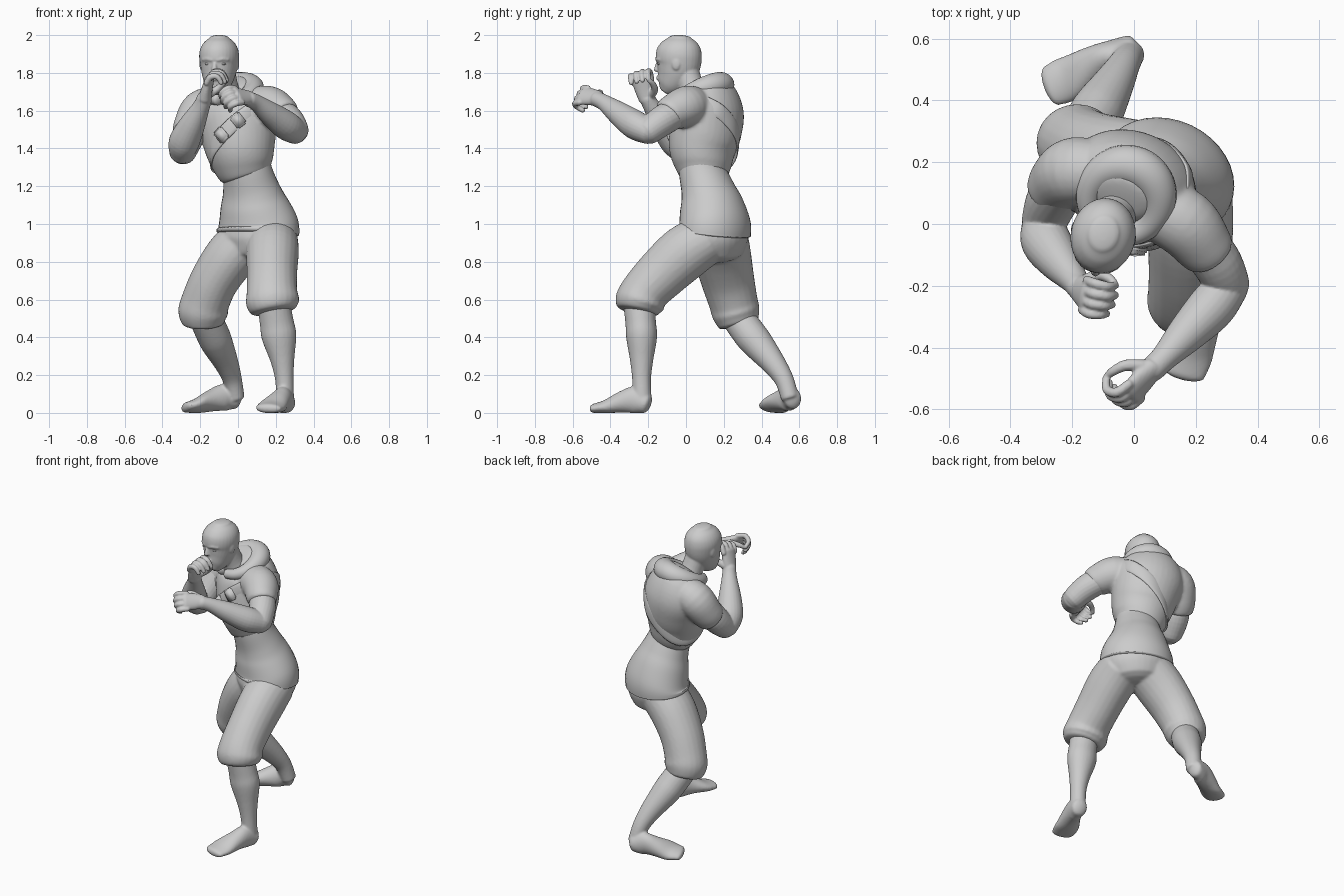
import bpy, bmesh
from math import sin, cos, pi, radians
from mathutils import Vector, Matrix

if "Cube" in bpy.data.objects:
    bpy.data.objects.remove(bpy.data.objects["Cube"])

YAW = Matrix.Rotation(radians(-25), 3, 'Z')
HEAD_YAW = Matrix.Rotation(radians(-12), 3, 'Z')
X, Y, Z = Vector((1, 0, 0)), Vector((0, 1, 0)), Vector((0, 0, 1))


def spline(a, b, c, d, t):
    return 0.5 * (2 * b + (c - a) * t + (2 * a - 5 * b + 4 * c - d) * t * t + (3 * b - a - 3 * c + d) * t ** 3)


def finish(name, bm):
    bmesh.ops.recalc_face_normals(bm, faces=bm.faces)
    me = bpy.data.meshes.new(name)
    bm.to_mesh(me)
    bm.free()
    me.shade_smooth()
    ob = bpy.data.objects.new(name, me)
    bpy.context.collection.objects.link(ob)
    return ob


def blend(name, parts, voxel=.008, smooth=6):
    """Fuse overlapping parts into one soft surface."""
    bm = bmesh.new()
    for p in parts:
        bm.from_mesh(p.data)
        bpy.data.objects.remove(p)
    ob = finish(name, bm)
    m = ob.modifiers.new("fuse", 'REMESH')
    m.mode, m.voxel_size, m.use_smooth_shade = 'VOXEL', voxel, True
    m = ob.modifiers.new("soften", 'SMOOTH')
    m.factor, m.iterations = .5, smooth
    return ob


def tube(name, rows, ref=X, steps=5, sides=24, dome=0.5, refs=None, closed=False):
    """Smooth loft through rows of (x, y, z, radius along ref, other radius)."""
    data = [Vector(r if len(r) == 5 else (*r, r[3])) for r in rows]
    refs = refs or [ref] * len(data)
    n, samples = len(data), []
    pick = (lambda l, i: l[i % n]) if closed else (lambda l, i: l[max(0, min(n - 1, i))])
    for i in range(n if closed else n - 1):
        for k in range(steps):
            t = k / steps
            samples.append((spline(*[pick(data, i + j) for j in (-1, 0, 1, 2)], t),
                            pick(refs, i).lerp(pick(refs, i + 1), t)))
    if not closed:
        samples.append((data[-1], refs[-1]))
    m, rings = len(samples), []
    for i, (s, rf) in enumerate(samples):
        nxt = samples[(i + 1) % m if closed else min(i + 1, m - 1)][0]
        prv = samples[i - 1 if closed else max(i - 1, 0)][0]
        tan = (Vector(nxt[:3]) - Vector(prv[:3])).normalized()
        u = (rf - tan * rf.dot(tan)).normalized()
        rings.append((Vector(s[:3]), tan, u, tan.cross(u), s[3], s[4]))

    def cap(ring, sign):
        p, tan, u, v, a, b = ring
        h = dome * (a + b) / 2
        return [(p + tan * sign * h * sin(q), tan, u, v, a * cos(q), b * cos(q))
                for q in (radians(g) for g in (22, 45, 66, 82))]
    if not closed:
        rings = cap(rings[0], -1)[::-1] + rings + cap(rings[-1], 1)
    bm = bmesh.new()
    loops = []
    for p, tan, u, v, a, b in rings:
        loop = []
        for k in range(sides):
            q = 2 * pi * k / sides
            co = p + u * a * cos(q) + v * b * sin(q)
            co.z = max(co.z, 0)
            loop.append(bm.verts.new(co))
        loops.append(loop)
    for i in range(len(loops) if closed else len(loops) - 1):
        A, B = loops[i], loops[(i + 1) % len(loops)]
        for k in range(sides):
            j = (k + 1) % sides
            bm.faces.new((A[k], A[j], B[j], B[k]))
    if not closed:
        bm.faces.new(loops[0])
        bm.faces.new(loops[-1])
    return finish(name, bm)


def ball(name, loc, size, rot):
    bm = bmesh.new()
    bmesh.ops.create_uvsphere(bm, u_segments=20, v_segments=12, radius=1)
    bm.transform(Matrix.Translation(loc) @ rot.to_4x4() @ Matrix.Diagonal((*size, 1)))
    return finish(name, bm)


# Shirt over the hips
side = YAW @ X
tube("shirt", [(.105, .15, .95, .226, .186), (.105, .152, 1.0, .22, .183), (.085, .135, 1.1, .185, .165),
               (.07, .115, 1.18, .155, .14), (.05, .09, 1.27, .135, .125), (.03, .09, 1.34, .14, .13)],
     ref=side, sides=36, dome=.08)

# Vest with short sleeves
chest = [(.045, .09, 1.26, .138, .128), (.03, .09, 1.31, .162, .15), (.012, .088, 1.4, .188, .177),
         (0, .105, 1.5, .207, .187), (-.015, .122, 1.6, .217, .178), (-.025, .118, 1.68, .18, .142),
         (-.04, .085, 1.74, .1, .08)]
blend("vest", [
    tube("vest_body", chest, ref=side, sides=36, dome=.15),
    tube("left_sleeve", [(.05, .06, 1.62, .1), (.16, .005, 1.622, .11), (.225, -.07, 1.59, .096),
                         (.245, -.095, 1.572, .086)], ref=Z, dome=.12),
    tube("right_sleeve", [(-.1, .16, 1.63, .1), (-.19, .17, 1.6, .112), (-.24, .135, 1.52, .102),
                          (-.262, .1, 1.475, .09)], ref=Y, dome=.12)], smooth=12)


def strap_point(t, grow=.004):
    z = 1.48 + .17 * cos(t)
    p, q = next((p, q) for p, q in zip(chest, chest[1:]) if z <= q[2])
    s = Vector(p).lerp(Vector(q), (z - p[2]) / (q[2] - p[2]))
    return Vector(s[:3]) + YAW @ Vector(((s[3] + grow) * cos(t), (s[4] + grow) * sin(t), 0))


# Diagonal strap with two pouches
angles = [2 * pi * k / 24 for k in range(24)]
tube("chest_strap", [(*strap_point(t, 0), .009, .04) for t in angles], steps=3, sides=12, closed=True,
     refs=[YAW @ Vector((cos(t), sin(t), .1)) for t in angles])
for i, deg in enumerate((-66, -93)):
    t = radians(deg)
    out = YAW @ Vector((cos(t), sin(t), .15)).normalized()
    along = (strap_point(t + .05) - strap_point(t - .05)).normalized()
    across = out.cross(along).normalized()
    bm = bmesh.new()
    bmesh.ops.create_cube(bm, size=1)
    R = Matrix((along, across, along.cross(across))).transposed()
    bm.transform(Matrix.Translation(strap_point(t, .008)) @ R.to_4x4() @ Matrix.Diagonal((.06, .078, .035, 1)))
    bmesh.ops.bevel(bm, geom=bm.edges[:], offset=.009, segments=3, affect='EDGES')
    finish(f"pouch_{i}", bm)

# Hood lying around the neck
hood = []
for k in range(13):
    t = radians(-75 + 330 * k / 12)
    p = Vector((-.033, .075, 1.698 + .042 * sin(t))) + YAW @ Vector((.112 * cos(t), .115 * sin(t), 0))
    r = .047 + .018 * sin(t)
    hood.append((*p, r, r * 1.05))
tube("hood", hood, ref=Z, sides=20)

# Neck and head
profile = [(1.705, -.07, .042, .04), (1.735, -.05, .066, .072), (1.785, -.022, .086, .1), (1.84, -.003, .099, .118),
           (1.89, 0, .105, .123), (1.93, .004, .098, .115), (1.962, .006, .079, .094), (1.985, .007, .052, .062)]


def face(x, y, z):
    return Vector((-.1, -.038, z)) + HEAD_YAW @ Vector((x, y, 0))


parts = [tube("neck", [(-.04, .07, 1.62, .085), (-.065, .03, 1.72, .068), (-.085, -.005, 1.82, .07)]),
         tube("skull", [(*face(0, cy, z), a, b) for z, cy, a, b in profile], ref=Vector(HEAD_YAW @ X), sides=32,
              dome=.27),
         tube("nose", [(*face(0, -.108, 1.86), .01), (*face(0, -.118, 1.835), .012), (*face(0, -.118, 1.815), .018)],
              sides=12),
         ball("lips", face(0, -.108, 1.772), (.03, .014, .014), HEAD_YAW)]
for s, tag in ((-1, "right"), (1, "left")):
    parts.append(ball("ear", face(s * .097, .005, 1.85), (.01, .024, .036), HEAD_YAW))
    parts.append(tube("brow", [(*face(s * .012, -.114, 1.868), .01), (*face(s * .04, -.106, 1.873), .011),
                               (*face(s * .068, -.086, 1.87), .009)], ref=Z, sides=12))
    ball(f"{tag}_eye", face(s * .042, -.095, 1.848), (.016, .012, .007), HEAD_YAW)
blend("head", parts, .005, 8)


# Hands: palm, four curled fingers, thumb
def hand(wrist, f, n, index_side, size):
    f = Vector(f).normalized()
    n = Vector(n)
    n = (n - f * n.dot(f)).normalized()
    s = f.cross(n)
    if s.dot(Vector(index_side)) < 0:
        s = -s

    def row(a, b, c, r1, r2=None):
        return (*(Vector(wrist) + (f * a + n * b + s * c) * size), r1 * size, (r2 or r1) * size)
    out = [tube("palm", [row(-.01, 0, 0, .038, .032), row(.04, 0, 0, .046, .026), row(.09, 0, 0, .05, .022)], ref=s)]
    for i in range(4):
        c = (1.5 - i) * .029
        k = (1, 1.06, 1, .85)[i]
        out.append(tube("finger", [row(.08, -.004, c, .0145), row(.08 + .04 * k, .008, c * 1.05, .015),
                                   row(.08 + .05 * k, .045 * k, c, .0135), row(.08 + .022 * k, .075 * k, c, .0115)],
                        ref=s, sides=12, dome=.9))
    out.append(tube("thumb", [row(.01, .012, .03, .019), row(.04, .04, .055, .017), row(.075, .062, .055, .014),
                              row(.095, .075, .045, .011)], ref=s, sides=12, dome=.9))
    return out


# Arms: upper arm, forearm and hand
blend("left_arm", [
    tube("upper", [(.19, -.02, 1.61, .08), (.265, -.12, 1.55, .081), (.302, -.195, 1.495, .073)], ref=Z, dome=.9),
    tube("fore", [(.305, -.2, 1.49, .068), (.25, -.27, 1.525, .077), (.17, -.355, 1.585, .063),
                  (.1, -.43, 1.64, .044), (.06, -.47, 1.66, .041)], ref=Z, dome=.8),
    *hand((.055, -.472, 1.667), (-.6, -.72, .12), (-.65, .45, -.6), (0, 0, 1), 1.1)], .005, 4)
blend("right_arm", [
    tube("upper", [(-.22, .135, 1.57, .08), (-.265, .075, 1.46, .084), (-.292, .005, 1.385, .073)], ref=Y, dome=.9),
    tube("fore", [(-.297, -.005, 1.38, .068), (-.285, -.055, 1.435, .081), (-.245, -.115, 1.52, .07),
                  (-.195, -.18, 1.62, .046), (-.178, -.205, 1.665, .041)], ref=Y, dome=.8),
    *hand((-.175, -.21, 1.67), (.22, -.22, .9), (.85, -.1, -.2), (-.3, 1, 0), 1.12)], .005, 4)

# Shorts: seat and two baggy legs with gathered cuffs
blend("shorts", [
    tube("seat", [(.1, .15, .86, .18, .155), (.105, .15, .92, .21, .172), (.105, .15, .98, .205, .165)],
         ref=side, sides=32, dome=.4),
    tube("left_leg", [(.18, .115, .92, .137, .132), (.182, 0, .852, .14, .147), (.18, -.13, .735, .133, .138),
                      (.18, -.215, .645, .134, .128), (.184, -.245, .585, .142, .132), (.19, -.255, .545, .124, .114)],
         dome=.15),
    tube("right_leg", [(.04, .18, .91, .137, .152), (-.045, .195, .82, .137, .152), (-.125, .222, .7, .129, .141),
                       (-.172, .25, .59, .128, .13), (-.185, .265, .53, .132, .127), (-.185, .28, .475, .112, .109)],
         dome=.15)], smooth=8)

# Shins with bare feet
blend("left_shin_and_foot", [
    tube("shin", [(.185, -.25, .6, .085), (.205, -.24, .48, .09, .081), (.218, -.235, .4, .092, .082),
                  (.235, -.235, .28, .064, .062), (.245, -.235, .18, .049, .05), (.25, -.232, .07, .047, .05)], dome=.3),
    tube("foot", [(.255, -.212, .05, .05, .055), (.24, -.27, .068, .052, .072), (.215, -.34, .057, .061, .057),
                  (.18, -.42, .034, .077, .036), (.162, -.482, .024, .07, .026)], ref=X)], .007, 5)
blend("right_shin_and_foot", [
    tube("shin", [(-.185, .255, .53, .085), (-.135, .335, .42, .088), (-.11, .38, .365, .084), (-.06, .465, .26, .064),
                  (-.03, .52, .175, .051), (-.012, .55, .08, .047)], dome=.3),
    tube("foot", [(-.01, .565, .075, .047, .055), (-.07, .545, .082, .051, .072), (-.14, .512, .065, .062, .058),
                  (-.215, .47, .04, .075, .038), (-.268, .447, .03, .068, .028)], ref=Vector((.45, .9, 0)))], .007, 5)
